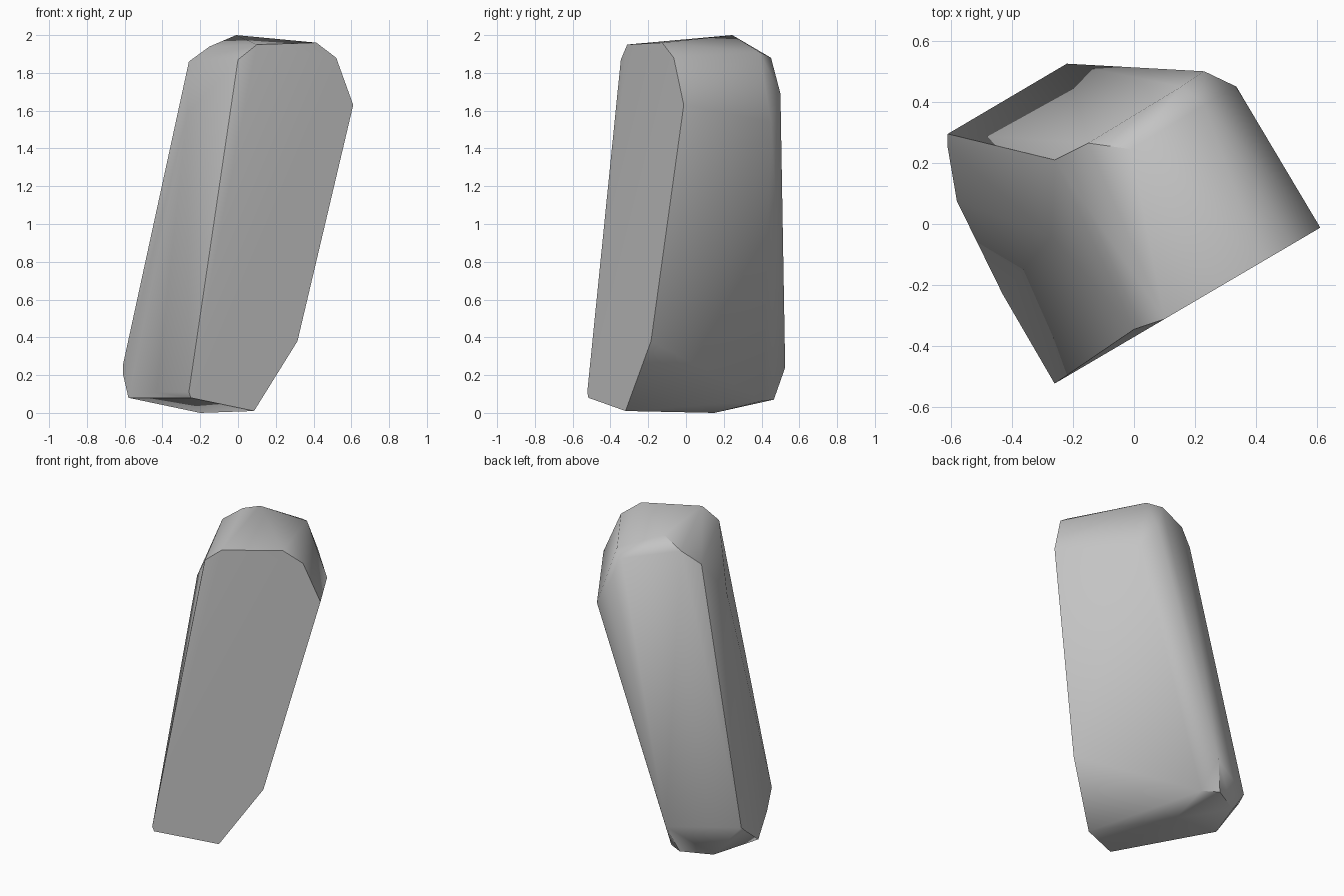
import bpy, bmesh, math

cube = bpy.data.objects.get("Cube")
if cube:
    bpy.data.objects.remove(cube, do_unlink=True)

# Grey stone material
stone = bpy.data.materials.new("grey_stone")
stone.use_nodes = True
colour = (0.55, 0.55, 0.55, 1)
stone.diffuse_color = colour
stone.node_tree.nodes["Principled BSDF"].inputs["Base Color"].default_value = colour

# Flat front facet: outline in x, z lying on one upright slanted plane
outline = [(-.26, .11), (-.25, .08), (.085, .01), (.315, .38), (.61, 1.63),
           (.52, 1.88), (.415, 1.96), (.10, 1.95)]
corners = [(x, -.37 + .587 * x, z) for x, z in outline]

# Chipped crown
corners += [(0, -.345, 1.87), (-.01, .245, 2), (-.15, .265, 1.94),
            (-.26, .21, 1.86), (.155, .45, 1.88), (.23, .39, 1.91),
            (.23, .50, 1.69), (.335, .45, 1.54)]

# Shoulder bulge on the side facet
corners += [(-.27, -.04, 1.58)]

# Back and side corners near the foot, then the underside
corners += [(-.22, .525, .24), (-.61, .295, .25), (-.61, .25, .21),
            (-.58, .075, .08), (-.43, -.23, .11), (-.28, .465, .07),
            (-.46, .37, .06), (-.18, .41, .065), (-.20, .15, 0)]

# Wrap the corners in a faceted skin
bm = bmesh.new()
for corner in corners:
    bm.verts.new(corner)
hull = bmesh.ops.convex_hull(bm, input=bm.verts)
loose = {v for v in hull["geom_interior"] + hull["geom_unused"]
         if isinstance(v, bmesh.types.BMVert)}
bmesh.ops.delete(bm, geom=list(loose), context="VERTS")
bmesh.ops.dissolve_limit(bm, angle_limit=math.radians(1),
                         verts=bm.verts, edges=bm.edges)
bmesh.ops.recalc_face_normals(bm, faces=bm.faces)

mesh = bpy.data.meshes.new("standing_rock")
bm.to_mesh(mesh)
bm.free()
mesh.materials.append(stone)
rock = bpy.data.objects.new("standing_rock", mesh)
bpy.context.collection.objects.link(rock)

# Soft shading across shallow facets, crisp main edges
bpy.ops.object.select_all(action="DESELECT")
rock.select_set(True)
bpy.context.view_layer.objects.active = rock
bpy.ops.object.shade_smooth_by_angle(angle=math.radians(45))
